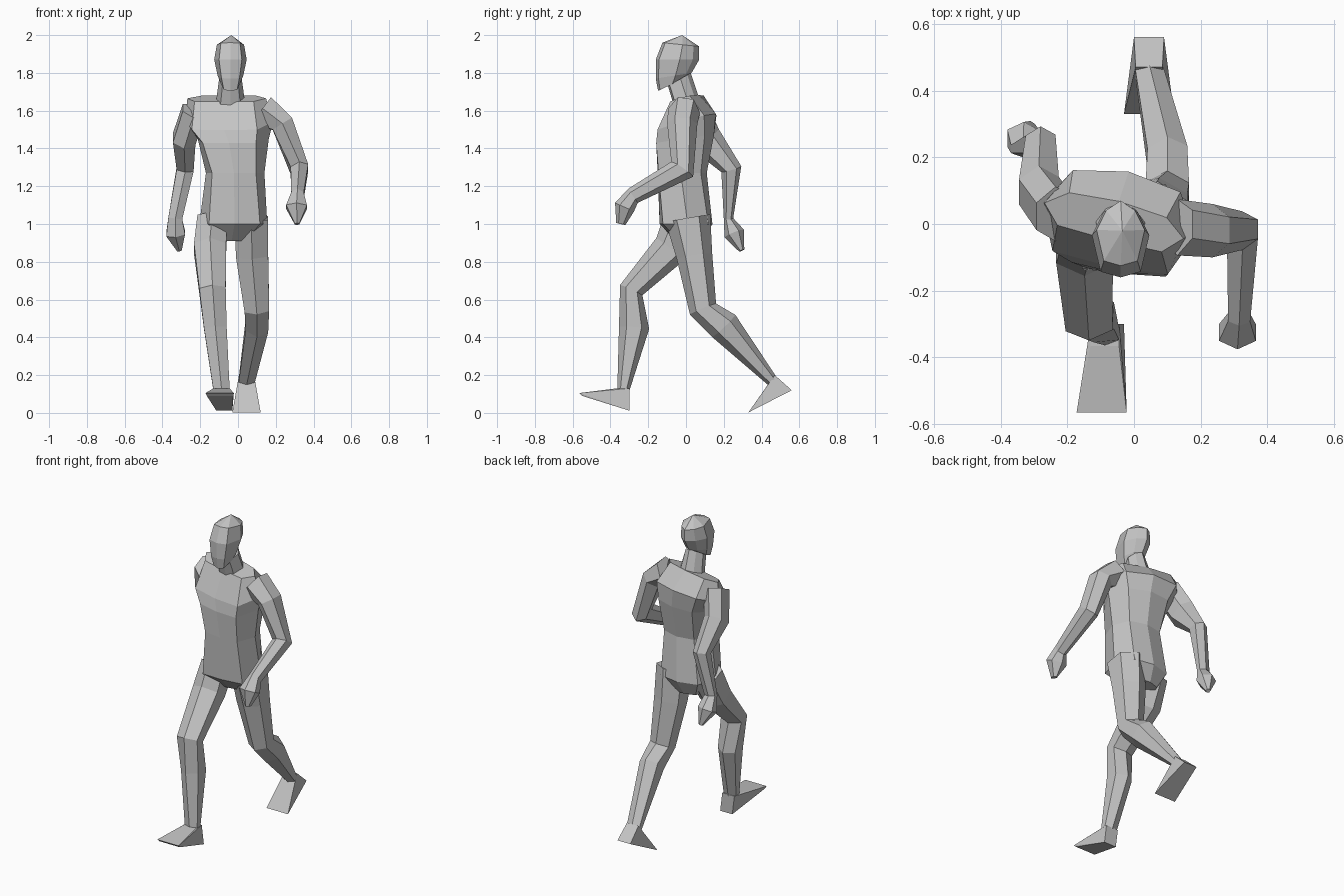
import bpy, bmesh
from math import sin, cos
from mathutils import Vector

cube = bpy.data.objects.get("Cube")
if cube:
    bpy.data.objects.remove(cube, do_unlink=True)

grey = bpy.data.materials.new("plain grey")
grey.use_nodes = True
grey.diffuse_color = (0.55, 0.55, 0.55, 1)
grey.node_tree.nodes["Principled BSDF"].inputs["Base Color"].default_value = grey.diffuse_color

# Cross-sections as (side, depth) factors
LIMB = [(0, -1), (1, -.5), (1, .5), (0, 1), (-1, .5), (-1, -.5)]
BODY = [(0, -1), (.75, -.92), (1, 0), (.7, .8), (0, 1), (-.7, .8), (-1, 0), (-.75, -.92)]
HEAD = [(0, -1), (.7, -.85), (1, .1), (.6, .7), (0, 1), (-.6, .7), (-1, .1), (-.7, -.85)]


def finish(name, bm):
    bmesh.ops.recalc_face_normals(bm, faces=bm.faces)
    mesh = bpy.data.meshes.new(name)
    bm.to_mesh(mesh)
    bm.free()
    mesh.materials.append(grey)
    obj = bpy.data.objects.new(name, mesh)
    bpy.context.collection.objects.link(obj)
    return obj


def loft(name, rings, tip=None):
    """Skin a list of point rings, closing the ends with a cap or a tip."""
    bm = bmesh.new()
    loops = [[bm.verts.new(p) for p in ring] for ring in rings]
    n = len(loops[0])
    for low, high in zip(loops, loops[1:]):
        for i in range(n):
            j = (i + 1) % n
            bm.faces.new((low[i], low[j], high[j], high[i]))
    bm.faces.new(loops[0])
    if tip:
        apex = bm.verts.new(tip)
        for i in range(n):
            bm.faces.new((loops[-1][i], loops[-1][(i + 1) % n], apex))
    else:
        bm.faces.new(loops[-1])
    return finish(name, bm)


def limb(name, stations):
    """Stations are (x, y, z, half width, half depth) along the limb."""
    path = [Vector(s[:3]) for s in stations]
    rings = []
    for i, s in enumerate(stations):
        along = (path[min(i + 1, len(path) - 1)] - path[max(i - 1, 0)]).normalized()
        side = Vector((1, 0, 0))
        side = (side - along * side.dot(along)).normalized()
        deep = side.cross(along)
        rings.append([path[i] + side * a * s[3] + deep * b * s[4] for a, b in LIMB])
    return loft(name, rings)


def body_ring(x, y, z, w, d, yaw, slope):
    """Ring turned by yaw, rising towards the back by slope."""
    ring = []
    for a, b in BODY:
        px, py = a * w, b * d
        ring.append((x + px * cos(yaw) - py * sin(yaw),
                     y + px * sin(yaw) + py * cos(yaw), z + slope * py))
    return ring


def head_ring(front_y, front_z, back_y, back_z, w):
    """Ring tilted between a front point and a back point."""
    front, back = Vector((-.04, front_y, front_z)), Vector((-.04, back_y, back_z))
    return [front.lerp(back, (b + 1) / 2) + Vector((a * w, 0, 0)) for a, b in HEAD]


def foot(name, points):
    bm = bmesh.new()
    for p in points:
        bm.verts.new(p)
    bmesh.ops.convex_hull(bm, input=bm.verts)
    return finish(name, bm)


# Torso, twisted between hips and shoulders
loft("torso", [body_ring(*r) for r in (
    (-.04, .02, .91, .10, .07, .1, 0),
    (-.025, 0, 1.0, .18, .14, .05, 0),
    (-.015, -.02, 1.27, .155, .13, -.05, 0),
    (-.025, 0, 1.45, .19, .15, -.15, .15),
    (-.045, .015, 1.54, .235, .145, -.2, .3),
    (-.06, .01, 1.665, .215, .06, -.25, .3),
)])

# Neck and head
loft("neck", [head_ring(*r) for r in (
    (-.065, 1.63, .065, 1.68, .075),
    (-.095, 1.73, .025, 1.8, .06),
)])
loft("head", [head_ring(*r) for r in (
    (-.148, 1.705, -.01, 1.77, .05),
    (-.16, 1.77, .03, 1.80, .068),
    (-.16, 1.87, .07, 1.87, .086),
    (-.125, 1.96, .07, 1.94, .072),
)], tip=(-.035, -.02, 2))

# Arms with mitten hands
limb("left_arm", (
    (.13, -.01, 1.6, .08, .085),
    (.235, -.02, 1.53, .06, .08),
    (.325, -.02, 1.29, .047, .07),
    (.315, -.28, 1.15, .033, .045),
    (.31, -.325, 1.09, .055, .055),
    (.313, -.345, 1.0, .012, .025),
))
limb("right_arm", (
    (-.235, .03, 1.6, .06, .09),
    (-.285, .1, 1.45, .06, .09),
    (-.28, .24, 1.29, .045, .055),
    (-.332, .225, 1.03, .037, .025),
    (-.33, .255, .95, .05, .055),
    (-.31, .295, .86, .012, .015),
))

# Legs in mid stride
limb("left_leg", (
    (.07, .01, 1.03, .09, .12),
    (.075, .045, .83, .085, .095),
    (.1, .09, .55, .065, .075),
    (.1, .2, .46, .06, .085),
    (.045, .46, .165, .042, .03),
))
limb("right_leg", (
    (-.135, -.01, 1.02, .08, .11),
    (-.148, -.08, .87, .085, .095),
    (-.135, -.29, .65, .07, .065),
    (-.12, -.275, .45, .06, .08),
    (-.087, -.332, .12, .043, .032),
))

# Wedge feet: ankle, heel and toe edges
foot("left_foot", [
    (x, y, z) for xs, y, z in (
        ((.005, .085), .43, .145), ((.005, .085), .47, .2),
        ((0, .09), .56, .12), ((-.03, .12), .33, .002)) for x in xs])
foot("right_foot", [
    (x, y, z) for xs, y, z in (
        ((-.13, -.045), -.365, .13), ((-.13, -.045), -.3, .13),
        ((-.115, -.03), -.3, .012), ((-.172, -.022), -.565, .105),
        ((-.165, -.025), -.55, .09)) for x in xs])
